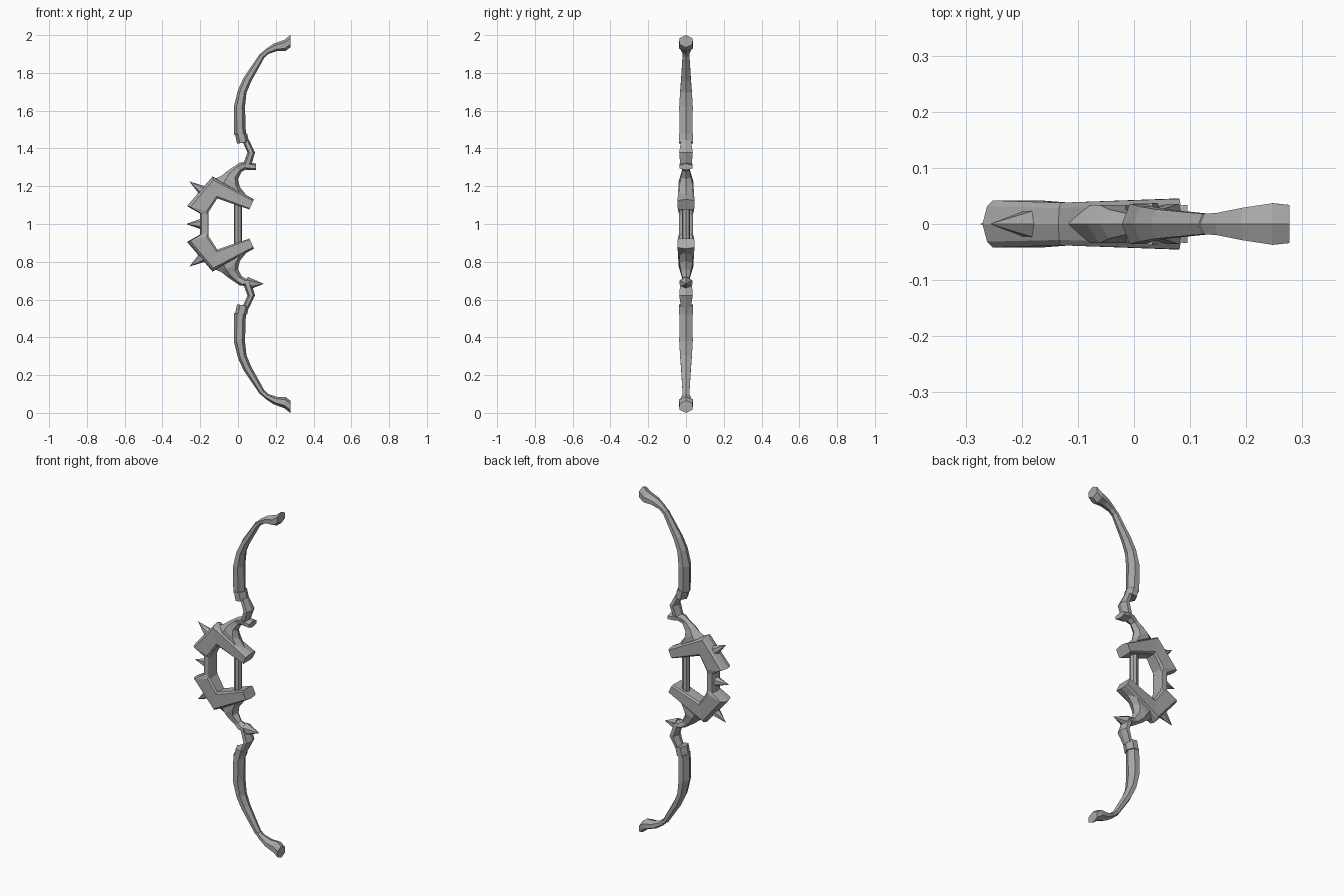
import bpy
import bmesh
from mathutils import Vector

MIDDLE = 1.0  # height of the grip centre

cube = bpy.data.objects.get("Cube")
if cube:
    bpy.data.objects.remove(cube)

steel = bpy.data.materials.new("grey_steel")
steel.use_nodes = True
GREY = (0.4, 0.4, 0.4, 1)
steel.diffuse_color = GREY
steel.node_tree.nodes["Principled BSDF"].inputs["Base Color"].default_value = GREY

# Cross-sections: fraction from outer to inner edge, fraction of half depth
HEX = [(0, 0), (.25, 1), (.75, 1), (1, 0), (.75, -1), (.25, -1)]
RIM = [(0, 0), (.07, .75), (.16, 1), (.9, 1), (1, .8),
       (1, -.8), (.9, -1), (.16, -1), (.07, -.75)]


def finish(name, bm):
    bmesh.ops.recalc_face_normals(bm, faces=bm.faces)
    mesh = bpy.data.meshes.new(name)
    bm.to_mesh(mesh)
    bm.free()
    mesh.materials.append(steel)
    obj = bpy.data.objects.new(name, mesh)
    bpy.context.collection.objects.link(obj)


def ribbon(name, stations, section=HEX, side=1):
    """Loft a section along stations of outer x, h, inner x, h, half depth."""
    bm = bmesh.new()
    rings = []
    for ox, oh, ix, ih, depth in stations:
        rings.append([bm.verts.new((ox + (ix - ox) * t, depth * s,
                                    MIDDLE + side * (oh + (ih - oh) * t)))
                      for t, s in section])
    n = len(section)
    for a, b in zip(rings, rings[1:]):
        for i in range(n):
            j = (i + 1) % n
            bm.faces.new((a[i], a[j], b[j], b[i]))
    bm.faces.new(rings[0])
    bm.faces.new(rings[-1])
    finish(name, bm)


def spike(name, base, tip, radius, sides=6):
    bm = bmesh.new()
    start = Vector((base[0], 0, MIDDLE + base[1]))
    end = Vector((tip[0], 0, MIDDLE + tip[1]))
    axis = end - start
    across = Vector((0, 1, 0))
    bmesh.ops.create_cone(bm, cap_ends=True, segments=sides, radius1=radius,
                          radius2=0, depth=axis.length)
    rot = axis.to_track_quat('Z', 'Y').to_matrix()
    bmesh.ops.rotate(bm, verts=bm.verts, matrix=rot)
    bmesh.ops.translate(bm, verts=bm.verts, vec=(start + end) / 2)
    finish(name, bm)


# C-shaped guard: upper half, then mirrored lower half
half_guard = [(.085, .13, .06, .077, .045), (-.135, .252, -.11, .135, .038),
              (-.27, .095, -.155, .065, .042), (-.2, .055, -.155, .05, .036)]
lower_half = [(a, -b, c, -d, e) for a, b, c, d, e in reversed(half_guard)]
ribbon("guard", half_guard + lower_half, RIM)

# Round grip bar
bm = bmesh.new()
bmesh.ops.create_cone(bm, cap_ends=True, segments=8, radius1=.022,
                      radius2=.022, depth=.25)
bmesh.ops.translate(bm, verts=bm.verts, vec=(0, 0, MIDDLE))
finish("grip_bar", bm)

shoulder = [(-.12, .24, .05, .145, .034), (-.085, .257, .01, .195, .034),
            (-.06, .278, 0, .237, .026), (-.02, .305, .02, .278, .018),
            (.01, .325, .045, .29, .026), (.055, .33, .06, .29, .034)]
neck = [(.025, .31, .07, .31, .03), (.05, .378, .09, .378, .036),
        (.025, .435, .058, .445, .026)]
collar = [(-.005, .425, .058, .435, .037), (-.017, .48, .048, .48, .037)]
limb = [(-.022, .47, .042, .47, .034), (-.022, .62, .037, .62, .036),
        (0, .71, .045, .695, .031), (.03, .775, .07, .755, .026),
        (.115, .9, .145, .89, .018)]
tip = [(.115, .897, .145, .885, .018), (.145, .925, .16, .9, .02),
       (.19, .955, .205, .915, .029), (.245, .975, .25, .915, .037),
       (.277, 1, .277, .935, .034)]

for label, side in (("upper", 1), ("lower", -1)):
    ribbon(label + "_shoulder", shoulder, side=side)
    ribbon(label + "_neck", neck, side=side)
    ribbon(label + "_collar", collar, side=side)
    ribbon(label + "_limb", limb, side=side)
    ribbon(label + "_tip", tip, side=side)
    spike(label + "_guard_spike", (-.17, side * .165), (-.257, side * .225), .034)

# Centre spike and the differing shoulder ends
spike("centre_spike", (-.19, 0), (-.275, 0), .03)
ribbon("upper_shoulder_knob", [(.04, .33, .045, .285, .03),
                               (.095, .32, .095, .285, .034)])
spike("lower_shoulder_spike", (.05, -.315), (.137, -.317), .036)
